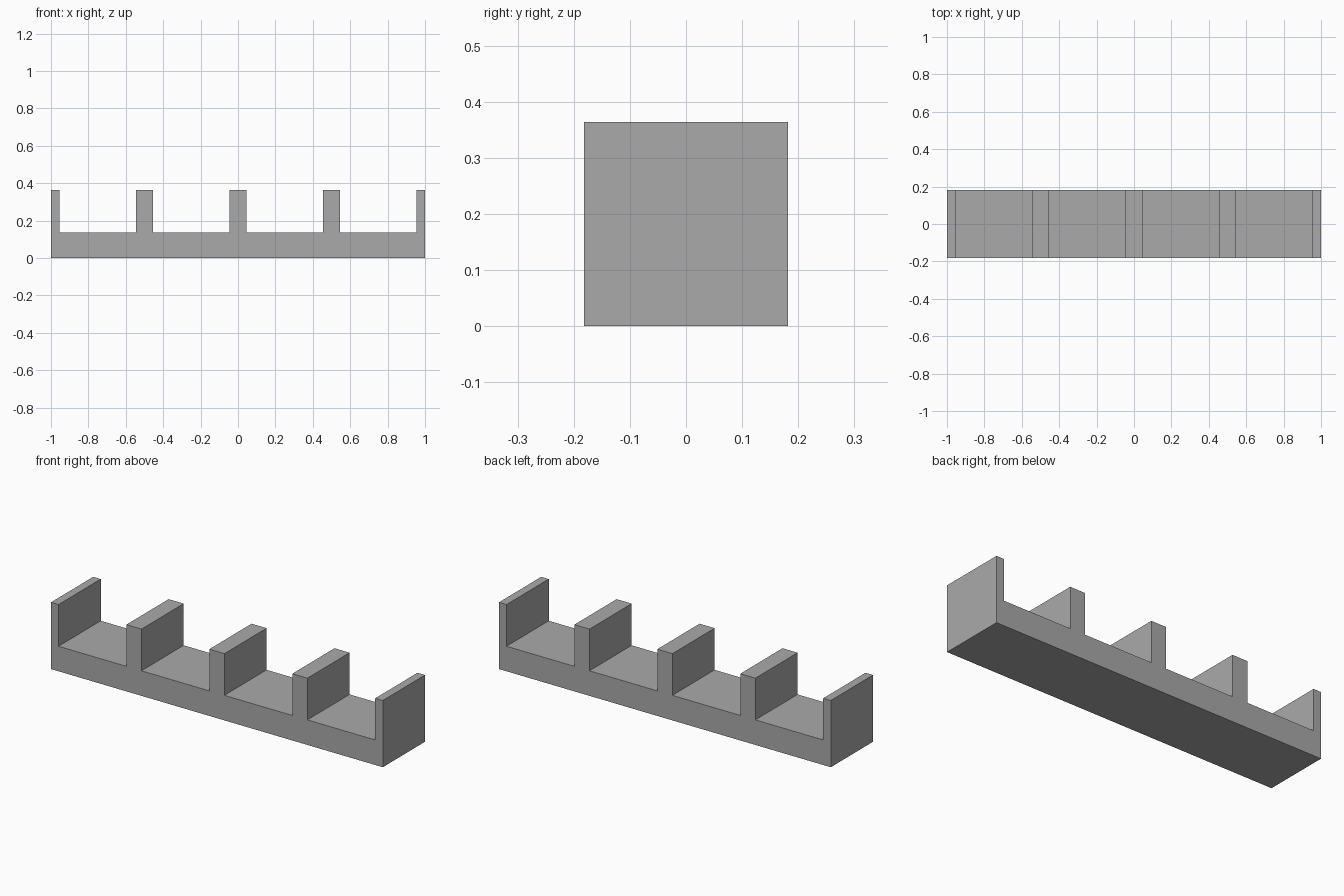
import bpy
import bmesh

cube = bpy.data.objects.get("Cube")
if cube:
    bpy.data.objects.remove(cube, do_unlink=True)

# Dimensions follow a single module: the thickness of an inner divider
U = 1 / 11
DEPTH, HEIGHT, FLOOR = 4 * U, 4 * U, 1.5 * U
BAYS, PITCH = 4, 0.5

grey = bpy.data.materials.new("plain_grey")
grey.use_nodes = True
colour = (0.4, 0.4, 0.4, 1)
grey.diffuse_color = colour
grey.node_tree.nodes["Principled BSDF"].inputs["Base Color"].default_value = colour

# Comb outline: bottom edge, then each bay notched from right to left
outline = [(-1, 0), (1, 0), (1, HEIGHT)]
for i in reversed(range(BAYS)):
    left = -1 + i * PITCH + U / 2
    right = left + PITCH - U
    outline += [(right, HEIGHT), (right, FLOOR), (left, FLOOR), (left, HEIGHT)]
outline.append((-1, HEIGHT))

# Extrude the outline from front to back
bm = bmesh.new()
front = bm.faces.new([bm.verts.new((x, -DEPTH / 2, z)) for x, z in outline])
extruded = bmesh.ops.extrude_face_region(bm, geom=[front])["geom"]
back_verts = [v for v in extruded if isinstance(v, bmesh.types.BMVert)]
bmesh.ops.translate(bm, verts=back_verts, vec=(0, DEPTH, 0))
bmesh.ops.recalc_face_normals(bm, faces=bm.faces)

mesh = bpy.data.meshes.new("divided_rack")
bm.to_mesh(mesh)
bm.free()
mesh.materials.append(grey)
rack = bpy.data.objects.new("divided_rack", mesh)
bpy.context.collection.objects.link(rack)
